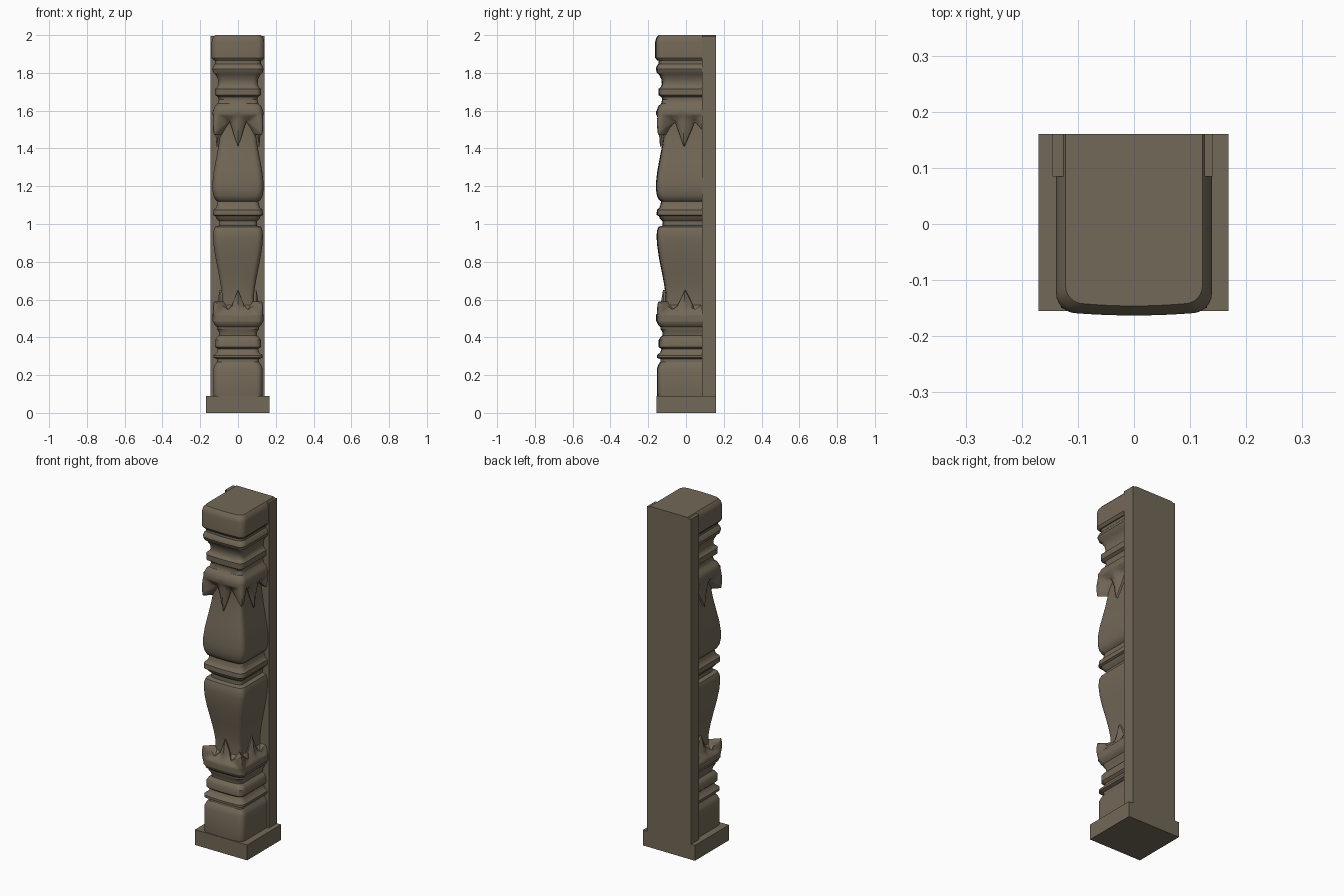
import bpy, bmesh, math

if "Cube" in bpy.data.objects:
    bpy.data.objects.remove(bpy.data.objects["Cube"])

CY = -0.02  # centre of the carved square section in y

stone = bpy.data.materials.new("brown grey stone")
stone.diffuse_color = (0.17, 0.138, 0.095, 1)
stone.use_nodes = True
stone.node_tree.nodes["Principled BSDF"].inputs["Base Color"].default_value = stone.diffuse_color


def finish(name, bm, angle=35):
    bmesh.ops.remove_doubles(bm, verts=bm.verts, dist=1e-5)
    bmesh.ops.recalc_face_normals(bm, faces=bm.faces)
    me = bpy.data.meshes.new(name)
    bm.to_mesh(me)
    bm.free()
    me.materials.append(stone)
    ob = bpy.data.objects.new(name, me)
    bpy.context.collection.objects.link(ob)
    bpy.ops.object.select_all(action='DESELECT')
    ob.select_set(True)
    bpy.context.view_layer.objects.active = ob
    bpy.ops.object.shade_smooth_by_angle(angle=math.radians(angle))
    return ob


def box(name, x0, x1, y0, y1, z0, z1):
    bm = bmesh.new()
    bmesh.ops.create_cube(bm, size=1)
    for v in bm.verts:
        v.co = ((x0 + x1) / 2 + v.co.x * (x1 - x0),
                (y0 + y1) / 2 + v.co.y * (y1 - y0),
                (z0 + z1) / 2 + v.co.z * (z1 - z0))
    return finish(name, bm)


def section(w, back):
    """Open-backed rounded square: list of (x, y, distance from face centre)."""
    r = 0.26 * w
    half = []
    y1 = CY - w + r
    for i in range(20):                                   # side
        y = back + (y1 - back) * i / 20
        half.append((w, y, min(1, abs(y - CY) / w)))
    for i in range(7):                                    # rounded corner
        a = math.pi / 2 * i / 6
        half.append((w - r + r * math.cos(a), y1 - r * math.sin(a), 1 - 0.26 * abs(i - 3) / 3))
    for i in range(1, 13):                                # front, slightly bowed
        x = (w - r) * (1 - i / 12)
        half.append((x, CY - w - 0.004 * (1 - (x / (w - r)) ** 2), x / w))
    return half + [(-x, y, u) for x, y, u in half[-2::-1]]


def skin(bm, rows, closed):
    vs = [[bm.verts.new(p) for p in row] for row in rows]
    n = len(vs[0])
    for a, b in zip(vs, vs[1:]):
        for i in range(n if closed else n - 1):
            j = (i + 1) % n
            bm.faces.new((a[i], a[j], b[j], b[i]))
    if closed:
        bm.faces.new(vs[0])
        bm.faces.new(vs[-1])


def loft(name, profile, back):
    bm = bmesh.new()
    skin(bm, [[(x, y, z) for x, y, u in section(w, back)] for z, w in profile], True)
    return finish(name, bm)


# plinth, back slab, lower block and top block
box("plinth", -0.17, 0.168, -0.155, 0.16, 0, 0.09)
box("back_slab", -0.145, 0.14, 0.085, 0.16, 0.09, 1.995)
loft("lower_block", [(0.085, 0.128), (0.11, 0.13), (0.235, 0.13), (0.255, 0.122), (0.27, 0.112)], 0.158)
loft("top_block", [(1.865, 0.128), (1.88, 0.139), (1.965, 0.139), (1.985, 0.134), (2.0, 0.122)], 0.16)

# carved shaft: mouldings and two vase shapes (height, half width)
PROFILE = [
    (0.25, 0.112), (0.285, 0.112), (0.292, 0.13), (0.305, 0.13), (0.32, 0.112), (0.338, 0.106),
    (0.344, 0.115), (0.35, 0.121), (0.385, 0.121), (0.40, 0.112), (0.41, 0.10), (0.43, 0.102),
    (0.445, 0.112), (0.455, 0.112), (0.465, 0.124), (0.49, 0.133), (0.52, 0.132), (0.545, 0.11),
    (0.57, 0.085), (0.62, 0.084), (0.68, 0.092), (0.75, 0.105), (0.82, 0.119), (0.88, 0.128),
    (0.93, 0.132), (0.965, 0.13), (0.985, 0.122), (0.992, 0.10), (1.015, 0.10), (1.03, 0.115),
    (1.042, 0.12), (1.048, 0.132), (1.075, 0.13), (1.085, 0.118), (1.10, 0.112), (1.12, 0.108),
    (1.128, 0.12), (1.15, 0.13), (1.18, 0.135), (1.22, 0.135), (1.28, 0.128), (1.35, 0.115),
    (1.42, 0.102), (1.50, 0.091), (1.54, 0.092), (1.555, 0.115), (1.58, 0.132), (1.605, 0.13),
    (1.625, 0.122), (1.637, 0.108), (1.66, 0.102), (1.672, 0.106), (1.682, 0.121), (1.715, 0.122),
    (1.725, 0.11), (1.74, 0.104), (1.765, 0.106), (1.78, 0.114), (1.79, 0.118), (1.80, 0.13),
    (1.82, 0.136), (1.838, 0.13), (1.848, 0.122), (1.87, 0.122)]
loft("carved_shaft", PROFILE, 0.1)


def body(z):
    for (z0, w0), (z1, w1) in zip(PROFILE, PROFILE[1:]):
        if z0 <= z <= z1:
            return w0 + (w1 - w0) * (z - z0) / (z1 - z0)
    return 0.1


def leaf_skirt(name, base, tip, gap, corner):
    """Overhanging leaves: a pointed leaf on each face, a curled one on each corner."""
    us = [p[2] for p in section(0.132, 0.1)]
    n = 12
    cols = []
    for i, u in enumerate(us):
        if u < 0.45:
            end, k = tip + (gap - tip) * u / 0.45, 0
        else:
            f = (u - 0.45) / 0.55
            end, k = gap + (corner - gap) * f, f * f * (3 - 2 * f)
        wt = body(end) + 0.010
        col = []
        for j in range(n + 1):
            t = j / n
            z = base + (end - base) * t
            hug = 0.131 + (wt - 0.131) * t ** 0.8
            flare = 0.131 + 0.009 * math.sin(math.pi * min(1, t * 0.8))
            w = max(hug * (1 - k) + flare * k, min(body(z), 0.131) + 0.003)
            x, y, _ = section(w, 0.1)[i]
            col.append((x, y, z))
        x, y, _ = section(body(end) - 0.01, 0.1)[i]       # lip back to the shaft
        col.append((x, y, end))
        cols.append(col)
    bm = bmesh.new()
    skin(bm, cols, False)
    return finish(name, bm, 40)


leaf_skirt("upper_leaves", 1.60, 1.41, 1.545, 1.47)
leaf_skirt("lower_leaves", 0.485, 0.65, 0.545, 0.59)
